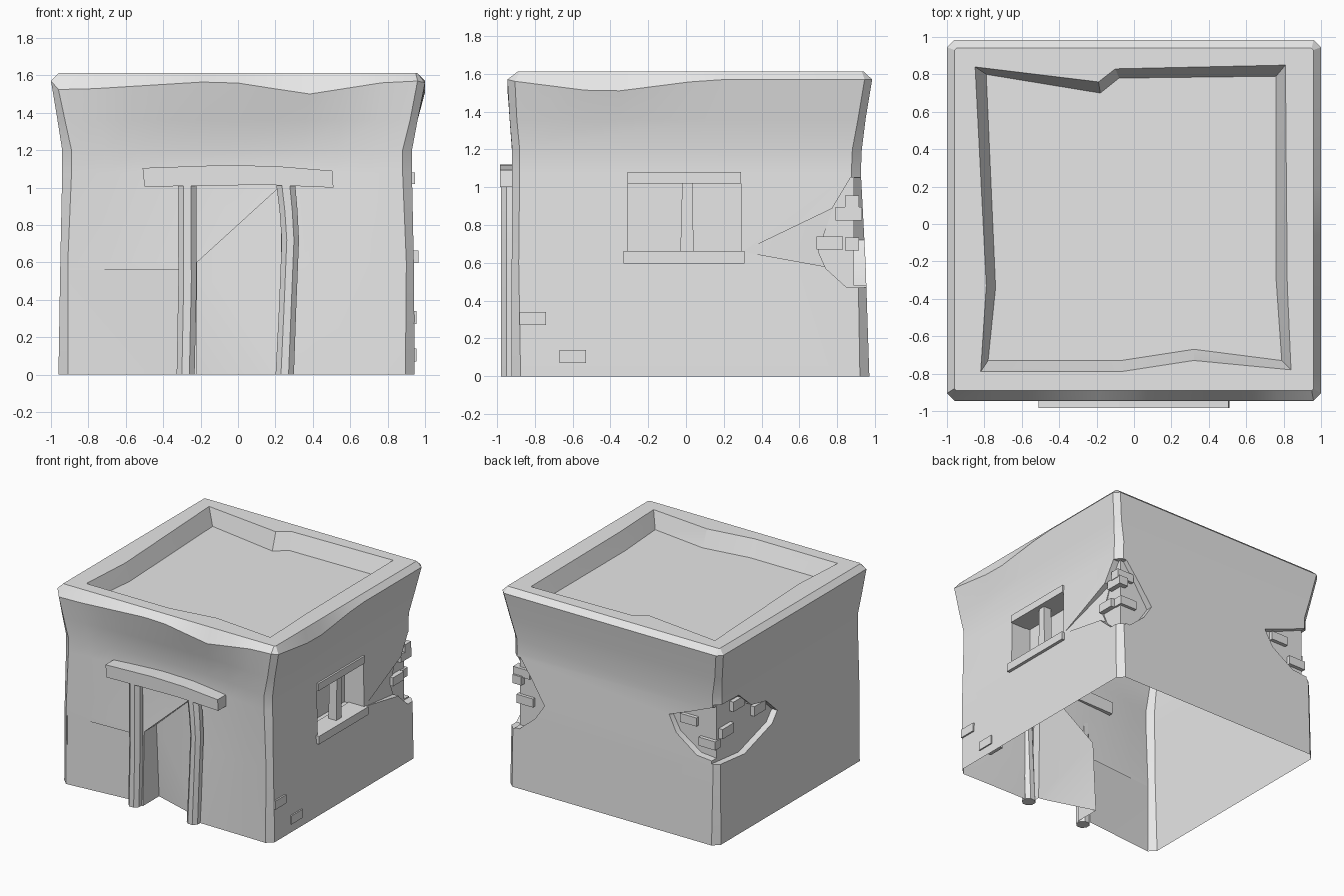
import bpy, bmesh, math
from mathutils import Vector

cube = bpy.data.objects.get("Cube")
if cube:
    bpy.data.objects.remove(cube, do_unlink=True)

clay = bpy.data.materials.new("plain_grey_clay")
clay.use_nodes = True
clay.diffuse_color = (0.8, 0.8, 0.8, 1)
clay.node_tree.nodes["Principled BSDF"].inputs["Base Color"].default_value = (0.8, 0.8, 0.8, 1)


def finish(name, bm, smooth=True):
    bmesh.ops.recalc_face_normals(bm, faces=bm.faces)
    mesh = bpy.data.meshes.new(name)
    bm.to_mesh(mesh)
    bm.free()
    obj = bpy.data.objects.new(name, mesh)
    bpy.context.collection.objects.link(obj)
    mesh.materials.append(clay)
    if smooth:
        shade(obj)
    return obj


def shade(obj):
    bpy.ops.object.select_all(action='DESELECT')
    obj.select_set(True)
    bpy.context.view_layer.objects.active = obj
    bpy.ops.object.shade_smooth_by_angle(angle=math.radians(30))


def loft(name, rings, smooth=True):
    """Closed solid through rings of equal point count."""
    bm = bmesh.new()
    loops = [[bm.verts.new(p) for p in ring] for ring in rings]
    n = len(loops[0])
    for lo, hi in zip(loops, loops[1:]):
        for i in range(n):
            j = (i + 1) % n
            bm.faces.new((lo[i], lo[j], hi[j], hi[i]))
    caps = [bm.faces.new(loops[0]), bm.faces.new(loops[-1])]
    bmesh.ops.triangulate(bm, faces=caps)
    bmesh.ops.dissolve_limit(bm, angle_limit=0.001, verts=bm.verts, edges=bm.edges)
    return finish(name, bm, smooth)


def prism(name, axis, pts, a, b, smooth=False):
    """Outline extruded along an axis; b may be one depth per point."""
    depths = b if isinstance(b, (list, tuple)) else [b] * len(pts)

    def place(p, d):
        co = [p[0], p[1]]
        co.insert("xyz".index(axis), d)
        return Vector(co)
    return loft(name, [[place(p, a) for p in pts],
                       [place(p, d) for p, d in zip(pts, depths)]], smooth)


def box(name, axis, u, v, w, h, a, b):
    """Small block centred on (u, v) of a wall, running from a to b."""
    return prism(name, axis, [(u - w / 2, v - h / 2), (u + w / 2, v - h / 2),
                              (u + w / 2, v + h / 2), (u - w / 2, v + h / 2)], a, b)


# House body: chamfered rings, with a dented front and a worn rim
def peak(u, centre, width):
    return max(0, 1 - abs(u - centre) / width)


def body_ring(z, x0, x1, y0, y1, chamfer, dent, wear):
    steps = 10
    corners = [(x0, y0), (x1, y0), (x1, y1), (x0, y1)]
    ring = []
    for side in range(4):
        p, q = Vector(corners[side]), Vector(corners[(side + 1) % 4])
        d = (q - p).normalized()
        p, q = p + d * chamfer, q - d * chamfer
        for i in range(steps + 1):
            c = p.lerp(q, i / steps)
            dip = 0
            if side == 0:
                c.y += dent * (1 - (c.x / 0.95) ** 2)
                dip = max(peak(c.x, 0.38, 0.45), 0.7 * peak(c.x, -0.9, 0.8))
            elif side == 1:
                dip = peak(c.y, -0.43, 0.55)
            ring.append((c.x, c.y, z - wear * dip))
    return ring


levels = [
    (0, -0.96, 0.945, -0.925, 0.97, 0.05, 0.01, 0),
    (0.6, -0.95, 0.94, -0.925, 0.95, 0.04, 0.03, 0),
    (1.08, -0.94, 0.93, -0.93, 0.925, 0.05, 0.07, 0),
    (1.2, -0.94, 0.93, -0.93, 0.93, 0.05, 0.07, 0),
    (1.36, -0.965, 0.96, -0.935, 0.95, 0.04, 0.035, 0),
    (1.57, -1, 1, -0.945, 0.985, 0.04, 0, 0.07),
    (1.612, -0.96, 0.96, -0.89, 0.94, 0.01, 0, 0),
]
body = loft("house_body", [body_ring(*lv) for lv in levels], False)

# Sunken roof basin
rim = [(-0.85, 0.84), (-0.19, 0.76), (-0.1, 0.83), (0.81, 0.85), (0.82, -0.33),
       (0.84, -0.78), (0.32, -0.73), (-0.07, -0.79), (-0.82, -0.79), (-0.79, -0.33)]
floor = [(-0.79, 0.8), (-0.18, 0.7), (-0.08, 0.78), (0.76, 0.79), (0.76, -0.3),
         (0.79, -0.73), (0.32, -0.67), (-0.07, -0.73), (-0.78, -0.73), (-0.74, -0.34)]
cutters = [loft("basin_cutter", [[(x, y, 1.48) for x, y in floor],
                                 [(x, y, 1.613) for x, y in rim]], False)]

# Doorway, low front panel and side window recesses
cutters += [
    prism("door_cutter", "y", [(-0.22, -0.1), (0.23, -0.1), (0.23, 1.01), (-0.22, 0.6)],
          -1.2, [-0.7, -0.84, -0.82, -0.74]),
    prism("panel_cutter", "y", [(-0.9, -0.1), (-0.3, -0.1), (-0.3, 0.56), (-0.9, 0.56)],
          -1.2, [-0.925, -0.87, -0.87, -0.92]),
    box("window_cutter", "x", -0.01, 0.84, 0.6, 0.37, 1.2, 0.76),
]

# Broken plaster on both back corners
cutters += [
    prism("right_break_side", "x", [(0.78, 0.9), (0.87, 1.05), (1.1, 1.06), (1.1, 0.47),
          (0.85, 0.47), (0.74, 0.57), (0.7, 0.66)], 1.2, 0.88),
    prism("right_break_crease", "x", [(0.3, 0.66), (0.8, 0.9), (0.74, 0.58)],
          1.2, [0.94, 0.88, 0.89]),
    prism("right_break_back", "y", [(0.62, 0.72), (0.74, 0.9), (0.85, 1.05), (1.1, 1.05),
          (1.1, 0.48), (0.84, 0.48), (0.7, 0.6)], 1.2, 0.89),
    prism("left_break_side", "x", [(0.17, 0.81), (0.31, 0.94), (0.5, 0.98), (0.66, 1.12),
          (1.1, 1.13), (1.1, 0.67), (0.6, 0.62), (0.24, 0.73)], -1.2, -0.895),
    prism("left_break_back", "y", [(-0.5, 0.95), (-0.71, 1.03), (-0.88, 1.1), (-1.1, 1.12),
          (-1.1, 0.66), (-0.76, 0.69), (-0.57, 0.82)], 1.2, 0.885),
]

bpy.context.view_layer.objects.active = body
for cutter in cutters:
    mod = body.modifiers.new(cutter.name, 'BOOLEAN')
    mod.operation = 'DIFFERENCE'
    mod.solver = 'EXACT'
    mod.object = cutter
    bpy.ops.object.modifier_apply(modifier=mod.name)
for cutter in cutters:
    bpy.data.objects.remove(cutter, do_unlink=True)

# Leave the underside open
bm = bmesh.new()
bm.from_mesh(body.data)
base = [f for f in bm.faces if all(v.co.z < 0.002 for v in f.verts)]
bmesh.ops.delete(bm, geom=base, context='FACES')
bm.to_mesh(body.data)
bm.free()
shade(body)


# Crooked door posts and beam
def post(name, path):
    rings = []
    for x, z, r in path:
        rings.append([(x + r * math.cos(k * math.tau / 8 + math.tau / 16),
                       -0.93 + 0.052 * math.sin(k * math.tau / 8 + math.tau / 16), z)
                      for k in range(8)])
    return loft(name, rings)


post("left_door_post", [(-0.28, 0, 0.052), (-0.27, 0.5, 0.053), (-0.272, 1.02, 0.053)])
post("right_door_post", [(0.25, 0, 0.053), (0.265, 0.35, 0.05), (0.28, 0.72, 0.05),
                         (0.27, 0.88, 0.052), (0.255, 1.02, 0.055)])
prism("door_beam", "y", [(-0.5, 1.005), (0.15, 1.015), (0.51, 1.0), (0.505, 1.09),
      (0.2, 1.115), (-0.08, 1.12), (-0.51, 1.105)], -0.985, -0.85)

# Window frame
box("window_lintel", "x", -0.01, 1.05, 0.6, 0.06, 0.8, 0.945)
box("window_sill", "x", -0.01, 0.63, 0.64, 0.065, 0.8, 0.965)
prism("window_mullion", "x", [(-0.03, 0.65), (0.04, 0.65), (0.035, 1.03), (-0.02, 1.03)],
      0.84, 0.91)

# Exposed bricks
right_bricks = [(-0.81, 0.305), (-0.6, 0.105), (0.76, 0.705), (0.86, 0.86)]
for i, (y, z) in enumerate(right_bricks):
    box(f"right_brick_{i}", "x", y, z, 0.14, 0.07, 0.84, 0.955 if i < 2 else 0.92)
for i, (y, z) in enumerate([(0.78, 0.87), (0.64, 1.04), (0.37, 0.9)]):
    box(f"left_brick_{i}", "x", y, z, 0.15, 0.08, -0.93, -0.85)
for i, (x, z) in enumerate([(-0.66, 0.94), (-0.83, 0.79), (0.82, 0.7), (0.85, 0.92)]):
    box(f"back_brick_{i}", "y", x, z, 0.15, 0.07, 0.84, 0.915)
